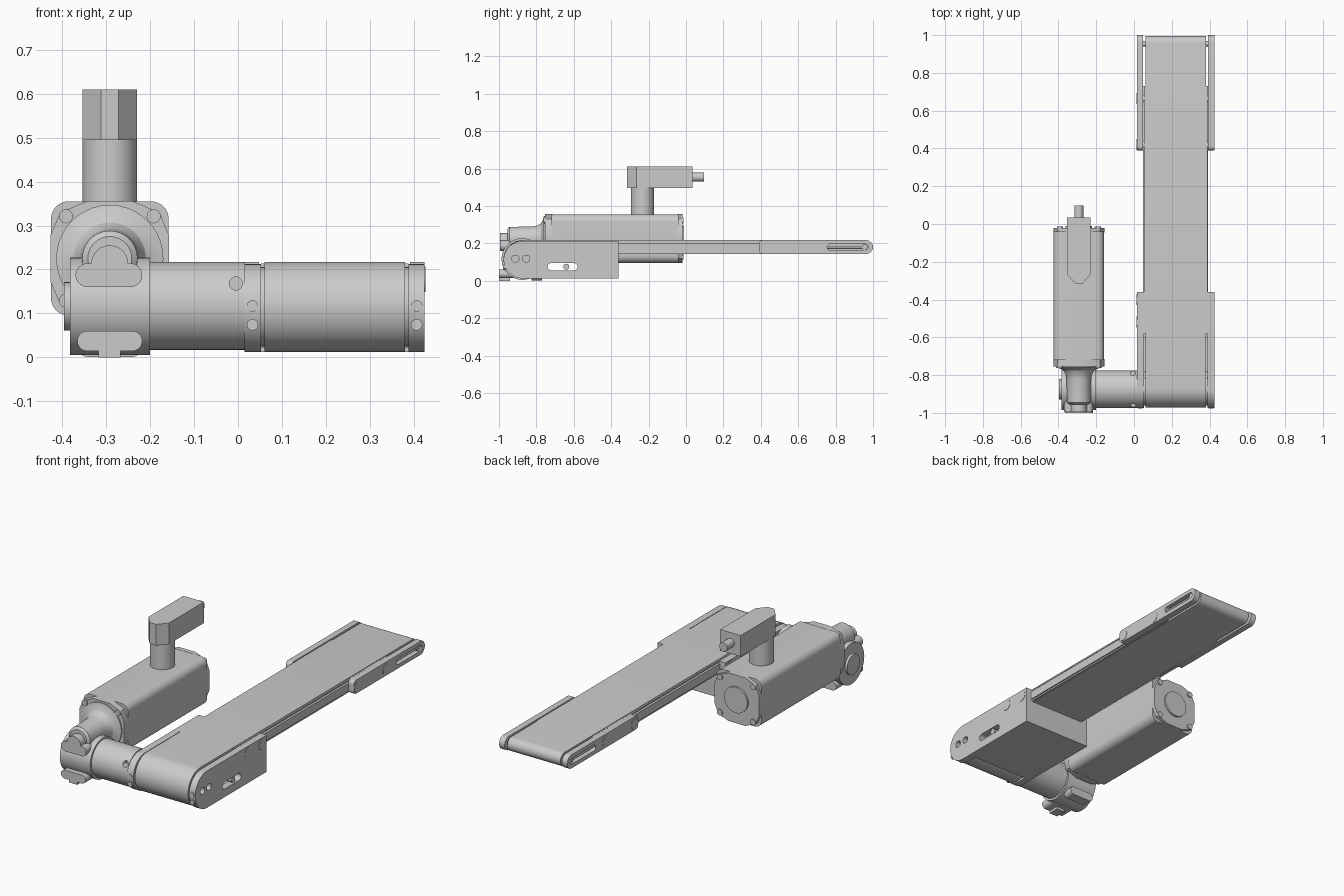
import bpy, bmesh, math
from math import cos, sin, radians

if "Cube" in bpy.data.objects:
    bpy.data.objects.remove(bpy.data.objects["Cube"])

MID = 0.22                 # conveyor centre line in x
MX, MZ = -0.292, 0.225     # motor axis
GY, GZ = -0.875, 0.116     # drive shaft axis


def arc(cx, cy, r, a0, a1, n=16):
    return [(cx + r * cos(radians(a0 + (a1 - a0) * i / n)),
             cy + r * sin(radians(a0 + (a1 - a0) * i / n))) for i in range(n + 1)]


def circle(cx, cy, r, n=40):
    return arc(cx, cy, r, 0, 360, n)[:-1]


def stadium(x0, x1, cy, r):
    return arc(x1 - r, cy, r, -90, 90) + arc(x0 + r, cy, r, 90, 270)


def rect(x0, x1, y0, y1):
    return [(x0, y0), (x1, y0), (x1, y1), (x0, y1)]


def round_rect(cx, cy, hx, hy, r):
    pts = []
    for sx, sy, a in ((1, 1, 0), (-1, 1, 90), (-1, -1, 180), (1, -1, 270)):
        pts += arc(cx + sx * (hx - r), cy + sy * (hy - r), r, a, a + 90, 8)
    return pts


def finish(name, bm):
    bmesh.ops.recalc_face_normals(bm, faces=bm.faces)
    me = bpy.data.meshes.new(name)
    bm.to_mesh(me)
    bm.free()
    ob = bpy.data.objects.new(name, me)
    bpy.context.collection.objects.link(ob)
    smooth(ob)
    return ob


def smooth(ob):
    bpy.ops.object.select_all(action='DESELECT')
    ob.select_set(True)
    bpy.context.view_layer.objects.active = ob
    bpy.ops.object.shade_smooth_by_angle(angle=radians(25))


def prism(name, pts, axis, a, b):
    """Extrude a 2D outline along an axis: X uses (y,z), Y uses (x,z), Z uses (x,y)."""
    place = {'X': lambda p, t: (t, p[0], p[1]),
             'Y': lambda p, t: (p[0], t, p[1]),
             'Z': lambda p, t: (p[0], p[1], t)}[axis]
    bm = bmesh.new()
    lo = [bm.verts.new(place(p, a)) for p in pts]
    hi = [bm.verts.new(place(p, b)) for p in pts]
    bm.faces.new(lo)
    bm.faces.new(hi)
    for i in range(len(pts)):
        j = (i + 1) % len(pts)
        bm.faces.new((lo[i], lo[j], hi[j], hi[i]))
    return finish(name, bm)


def lathe_y(name, cx, cz, profile, n=40):
    """Stack of rings (y, radius) about an axis along y."""
    bm = bmesh.new()
    rings = [[bm.verts.new((x, y, z)) for x, z in circle(cx, cz, r, n)] for y, r in profile]
    bm.faces.new(rings[0])
    bm.faces.new(rings[-1])
    for p, q in zip(rings, rings[1:]):
        for i in range(n):
            j = (i + 1) % n
            bm.faces.new((p[i], p[j], q[j], q[i]))
    return finish(name, bm)


def cut(ob, cutters):
    bpy.context.view_layer.objects.active = ob
    for c in cutters:
        m = ob.modifiers.new("cut", 'BOOLEAN')
        m.operation, m.solver, m.object = 'DIFFERENCE', 'EXACT', c
        bpy.context.view_layer.objects.active = ob
        bpy.ops.object.modifier_apply(modifier=m.name)
        bpy.data.objects.remove(c)
    smooth(ob)


# Belt wrapped over the small tail roller and the large drive drum
belt = (arc(0.958, 0.18, 0.037, 90, -90, 12) + [(-0.74, 0.143)]
        + arc(-0.87, 0.115, 0.102, -30, -270, 40))
prism("belt", belt, 'X', MID - 0.16, MID + 0.16)

# Drive box floor and rear wall
prism("drive_box_floor", rect(-0.82, -0.36, 0.012, 0.022), 'X', MID - 0.17, MID + 0.17)
prism("drive_box_rear_wall", rect(-0.372, -0.36, 0.012, 0.145), 'X', MID - 0.17, MID + 0.17)

# Both sides of the conveyor
head = arc(GY, 0.112, 0.1, 90, 270, 24) + [(-0.36, 0.012), (-0.36, 0.212)]
tail = arc(0.963, 0.18, 0.037, -90, 90) + round_rect(0.6, 0.18, 0.21, 0.037, 0.02)[9:27]
for side, s in (("left", -1), ("right", 1)):
    def x(d):
        return MID + s * d

    plate = prism(side + "_head_plate", head, 'X', x(0.168), x(0.205))
    cut(plate, [prism("cutter", o, 'X', x(0.163), x(0.22)) for o in
                (stadium(-0.74, -0.58, 0.075, 0.019),
                 round_rect(-0.912, 0.118, 0.018, 0.017, 0.012),
                 round_rect(-0.855, 0.118, 0.018, 0.017, 0.012))])
    prism(side + "_adjuster_bolt", circle(-0.64, 0.075, 0.016), 'X', x(0.17), x(0.2))

    plate = prism(side + "_tail_plate", tail, 'X', x(0.172), x(0.205))
    cut(plate, [prism("cutter", stadium(0.755, 0.975, 0.18, 0.016), 'X', x(0.165), x(0.22))])
    prism(side + "_tail_axle", circle(0.955, 0.18, 0.015), 'X', x(0.15), x(0.198))
    prism(side + "_tension_screw", circle(x(0.188), 0.18, 0.007, 16), 'Y', 0.75, 0.95)

    # Frame rail between the plates, with a lip top and bottom
    prism(side + "_frame_rail", rect(-0.6, 0.73, 0.155, 0.2), 'X', x(0.15), x(0.173))
    for n, z in (("upper", 0.206), ("lower", 0.145)):
        prism(f"{side}_{n}_rail_lip", rect(-0.58, 0.73, z, z + 0.008), 'X', x(0.15), x(0.168))
    prism(side + "_drum_collar", circle(-0.87, 0.115, 0.09), 'X', x(0.15), x(0.17))

    # Round plate bolts and front edge screws
    for i, y in enumerate((-0.52, -0.4, 0.42, 0.665)):
        prism(f"{side}_plate_bolt_{i}", circle(y, 0.178, 0.029), 'X', x(0.16), x(0.207))
    for i, z in enumerate((0.074, 0.117)):
        prism(f"{side}_edge_screw_{i}", circle(x(0.187), z, 0.013, 24), 'Y', -0.978, -0.94)

# Coupling tube with clamp screw holes
tube = prism("coupling_tube", circle(GY, 0.117, 0.1, 56), 'X', -0.2, 0.016)
cut(tube, [prism("cutter", circle(-0.005, 0.168, 0.015, 24), 'Y', -1.0, -0.93),
           prism("cutter", circle(-0.005, -0.79, 0.013, 24), 'Z', 0.13, 0.25)])

# Gearbox housing, end cap and feet
prism("gearbox_housing", circle(GY, GZ, 0.111, 56), 'X', -0.383, -0.2)
prism("gearbox_end_cap", circle(GY, GZ, 0.055), 'X', -0.396, -0.38)
prism("upper_front_foot", stadium(-0.37, -0.218, 0.187, 0.027), 'Y', -0.995, -0.92)
prism("worm_shaft_boss", circle(MX, 0.213, 0.042), 'Y', -0.995, -0.9)
prism("lower_front_foot", stadium(-0.366, -0.218, 0.037, 0.023), 'Y', -1.0, -0.9)
prism("lower_front_tab", rect(-0.318, -0.268, 0.0, 0.03), 'Y', -1.0, -0.94)
prism("lower_rear_foot", stadium(-0.366, -0.218, 0.024, 0.023), 'Y', -0.825, -0.77)

# Worm housing flaring into the motor flange
lathe_y("worm_housing", MX, MZ, [(-0.955, 0.05), (-0.945, 0.063), (-0.82, 0.065),
        (-0.795, 0.07), (-0.775, 0.082), (-0.765, 0.1), (-0.76, 0.122), (-0.73, 0.122)])

# Motor body, faceted end caps, corner screws and rear cover
prism("motor_body", round_rect(MX, MZ, 0.134, 0.13, 0.04), 'Y', -0.72, -0.04)
half = [(0.135, -0.053), (0.135, 0.053), (0.113, 0.105), (0.05, 0.131)]
half += [(-px, pz) for px, pz in reversed(half[1:])] + [(-0.135, -0.053), (-0.113, -0.105),
                                                       (-0.05, -0.131), (0.05, -0.131), (0.113, -0.105)]
cap = [(MX + px, MZ + pz) for px, pz in half]
prism("motor_front_cap", cap, 'Y', -0.755, -0.715)
prism("motor_rear_cap", cap, 'Y', -0.045, -0.02)
for i, (sx, sz) in enumerate(((1, 1), (-1, 1), (-1, -1), (1, -1))):
    o = circle(MX + sx * 0.1, MZ + sz * 0.096, 0.016, 20)
    prism(f"front_cap_screw_{i}", o, 'Y', -0.762, -0.75)
    prism(f"rear_cap_screw_{i}", o, 'Y', -0.025, -0.014)
prism("motor_rear_cover", circle(MX, MZ, 0.07), 'Y', -0.03, -0.01)

# Connector post, angled plug and cable stub
prism("connector_post", circle(MX, -0.232, 0.062), 'Z', 0.34, 0.5)
plug = [(-0.354, 0.035), (-0.354, -0.265), (-0.312, -0.315), (-0.272, -0.315),
        (-0.23, -0.265), (-0.23, 0.035)]
prism("connector_plug", plug, 'Z', 0.495, 0.61)
prism("cable_stub", circle(MX, 0.554, 0.024, 24), 'Y', 0.03, 0.097)
